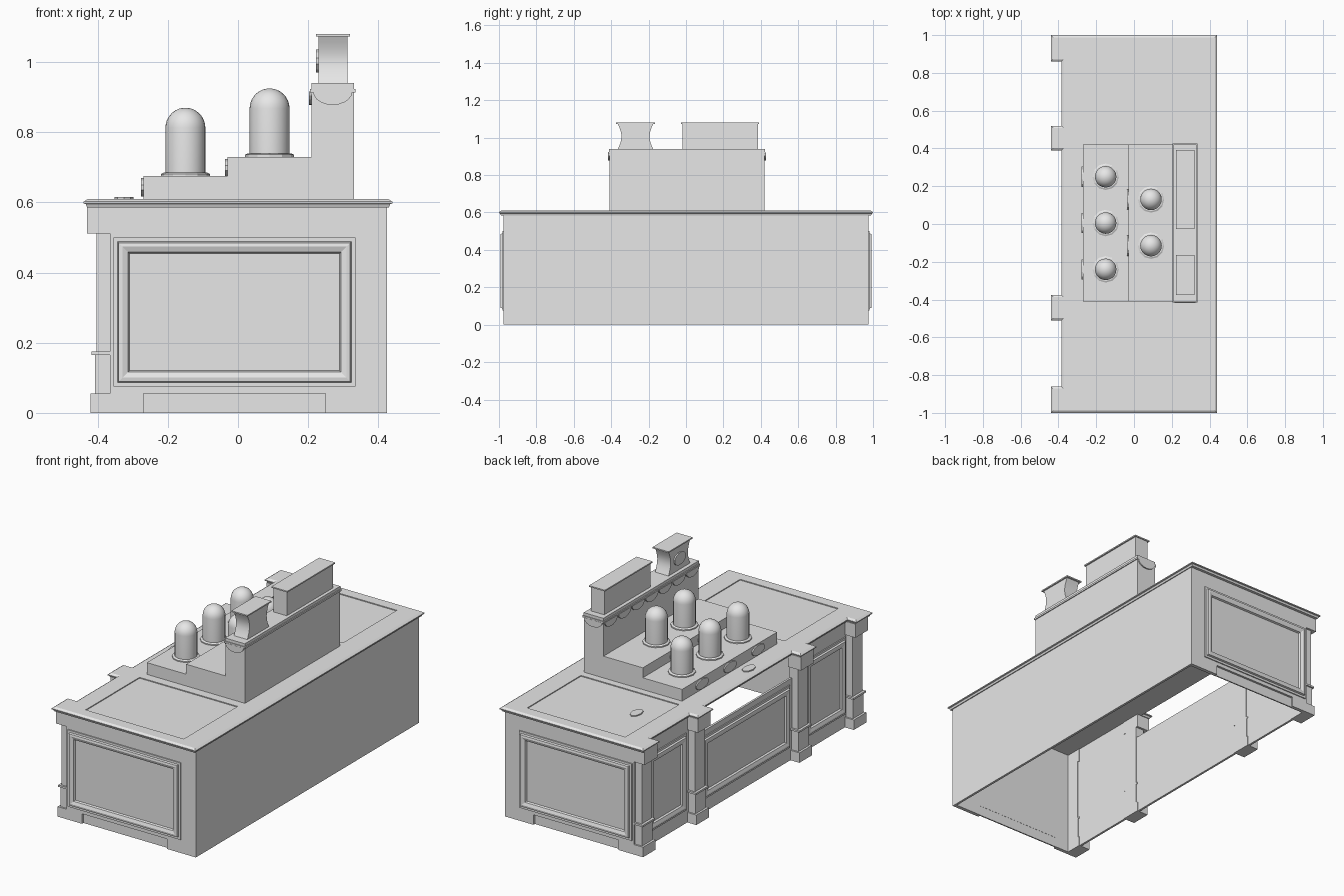
import bpy, bmesh, math

cube = bpy.data.objects.get("Cube")
if cube:
    bpy.data.objects.remove(cube, do_unlink=True)

grey = bpy.data.materials.new("plain grey")
grey.use_nodes = True
grey.diffuse_color = (0.8, 0.8, 0.8, 1)
grey.node_tree.nodes["Principled BSDF"].inputs["Base Color"].default_value = (0.8, 0.8, 0.8, 1)


def loft(name, rings, smooth=False):
    """Join rings of equal point count into a closed solid."""
    bm = bmesh.new()
    loops = [[bm.verts.new(p) for p in ring] for ring in rings]
    n = len(loops[0])
    for a, b in zip(loops, loops[1:]):
        for i in range(n):
            j = (i + 1) % n
            bm.faces.new((a[i], a[j], b[j], b[i]))
    bm.faces.new(loops[0])
    bm.faces.new(loops[-1])
    bmesh.ops.recalc_face_normals(bm, faces=bm.faces)
    mesh = bpy.data.meshes.new(name)
    bm.to_mesh(mesh)
    bm.free()
    mesh.materials.append(grey)
    obj = bpy.data.objects.new(name, mesh)
    bpy.context.collection.objects.link(obj)
    if smooth:
        bpy.ops.object.select_all(action='DESELECT')
        obj.select_set(True)
        bpy.context.view_layer.objects.active = obj
        bpy.ops.object.shade_smooth_by_angle(angle=math.radians(35))
    return obj


def rect(x0, x1, y0, y1, z):
    return [(x0, y0, z), (x1, y0, z), (x1, y1, z), (x0, y1, z)]


def box(name, x0, x1, y0, y1, z0, z1):
    return loft(name, [rect(x0, x1, y0, y1, z) for z in (z0, z1)])


def circle(cx, cy, r, z, n=20):
    return [(cx + r * math.cos(math.tau * i / n), cy + r * math.sin(math.tau * i / n), z)
            for i in range(n)]


def facing(side, base):
    """Map (along, depth, height) to a wall that faces one way."""
    return {"front": lambda u, d, z: (u, base - d, z),
            "back": lambda u, d, z: (u, base + d, z),
            "side": lambda u, d, z: (base - d, u, z)}[side]


MOULDING = [(0, 0), (0, .006), (.012, .006), (.015, .016), (.026, .018),
            (.042, .012), (.046, .002)]


def panel(name, place, u0, u1, z0, z1):
    """Raised picture-frame moulding around a sunk panel."""
    rings = []
    for o, d in MOULDING:
        corners = ((u0 + o, z0 + o), (u1 - o, z0 + o), (u1 - o, z1 - o), (u0 + o, z1 - o))
        rings.append([place(u, d, z) for u, z in corners])
    return loft(name, rings)


def scallop(name, place, u, z, r, drop):
    arc = [(u + r * math.cos(math.pi * i / 10), z - drop * math.sin(math.pi * i / 10))
           for i in range(11)]
    return loft(name, [[place(a, d, h) for a, h in arc] for d in (0, .007)])


def plaque(name, place, u, z, ru, rz):
    shape = [(u + ru * math.cos(math.tau * (i + .5) / 12), z + rz * math.sin(math.tau * (i + .5) / 12))
             for i in range(12)]
    return loft(name, [[place(a, d, h) for a, h in shape] for d in (0, .007)])


# Hollow cabinet: plain rear wall and panelled ends with toe recesses
box("service_wall", .412, .425, -.975, .975, 0, .587)
for side, s in (("front", -1), ("back", 1)):
    y0, y1 = sorted((s * .975, s * .955))
    box(side + "_end_wall", -.365, .412, y0, y1, .055, .587)
    box(side + "_end_foot_right", -.365, -.27, y0, y1, 0, .055)
    box(side + "_end_foot_left", .25, .412, y0, y1, 0, .055)
    y0, y1 = sorted((s * .963, s * .956))
    box(side + "_toe_board", -.27, .25, y0, y1, 0, .055)
    panel(side + "_end_panel", facing(side, s * .975), -.355, .335, .075, .5)

# Customer side: two full panels and a lower middle one below an opening
bays = (("back_bay", .505, .885, .585), ("middle_bay", -.4, .41, .45),
        ("front_bay", -.885, -.49, .585))
side_wall = facing("side", -.365)
for name, y0, y1, top in bays:
    box(name + "_wall", -.365, -.353, y0 - .02, y1 + .02, 0, top)
    panel(name + "_panel", side_wall, y0 + .02, y1 - .02, .075, min(.5, top - .03))

# Pilasters: plinth, lower block, band, shaft and capital
SECTIONS = (("plinth", -.42, .055, 0, .055), ("block", -.408, .046, .055, .165),
            ("band", -.418, .054, .165, .175), ("shaft", -.404, .043, .175, .512),
            ("capital", -.43, .055, .512, .587))
for i, y in enumerate((-.92, -.445, .455, .92)):
    for part, x, half, z0, z1 in SECTIONS:
        box(f"pilaster_{i + 1}_{part}", x, -.35, y - half, y + half, z0, z1)

# Countertop with a moulded edge that steps out over the pilasters
BUMPS = ((-1, -.86), (-.51, -.375), (.39, .52), (.86, 1))


def counter_outline(o, z):
    pts = [(.44 - o, 1 - o, z)]
    for lo, hi in reversed(BUMPS):
        inner, outer = -.385 + o, -.44 + o
        pts += [(inner, hi - o, z), (outer, hi - o, z), (outer, lo + o, z), (inner, lo + o, z)]
    # the end steps sit flush with the ends of the counter
    del pts[1], pts[-1]
    pts[-1] = (-.44 + o, -1 + o, z)
    return pts + [(.44 - o, -1 + o, z)]


counter = loft("countertop", [counter_outline(o, z) for o, z in
                              ((.01, .585), (.006, .595), (0, .597), (0, .602), (.012, .61))])

# Shallow trays sunk into the countertop
for side, s in (("front", -1), ("back", 1)):
    y0, y1 = sorted((s * .46, s * .93))
    cutter = box(side + "_tray_cutter", -.28, .32, y0, y1, .605, .64)
    cutter.hide_render = True
    cutter.hide_set(True)
    cutter.display_type = 'WIRE'
    mod = counter.modifiers.new(side + "_tray", 'BOOLEAN')
    mod.operation = 'DIFFERENCE'
    mod.solver = 'EXACT'
    mod.object = cutter
bpy.context.view_layer.update()
evaluated = counter.evaluated_get(bpy.context.evaluated_depsgraph_get())
baked = bpy.data.meshes.new_from_object(evaluated)
counter.modifiers.clear()
counter.data = baked
for obj in [o for o in bpy.data.objects if o.name.endswith("_cutter")]:
    bpy.data.objects.remove(obj, do_unlink=True)

# Small flat dishes on the countertop
for name, x, y, z in (("dish_middle", -.325, -.085, .61), ("dish_back", -.16, .66, .605)):
    loft(name, [[(x + (px - x) * .6, py, pz) for px, py, pz in circle(x, y, .045, h, 8)]
                for h in (z, z + .006)])

# Stepped display stand
box("low_step", -.27, -.03, -.41, .42, .608, .675)
box("middle_step", -.03, .21, -.41, .42, .608, .73)
box("tall_step", .21, .33, -.41, .42, .608, .925)
box("tall_step_ledge", .205, .335, -.416, .426, .914, .924)
box("tall_step_cap", .21, .33, -.412, .422, .924, .94)

# Scalloped trim below the ledge
scallop("front_scallop", facing("front", -.41), .27, .916, .056, .038)
scallop("back_scallop", facing("back", .42), .27, .916, .056, .038)
for i in range(7):
    scallop(f"side_scallop_{i + 1}", facing("side", .21), -.351 + i * .1186, .916, .056, .038)

# Domed jars on round bases, with a plaque in front of each
JARS = ((-.15, .25, .675), (-.15, .005, .675), (-.15, -.24, .675),
        (.09, .13, .73), (.09, -.115, .73))
for i, (x, y, z) in enumerate(JARS):
    loft(f"jar_base_{i + 1}", [circle(x, y, r, z + h, 12) for r, h in
                               ((.07, 0), (.07, .006), (.062, .01))])
    r, spring = .057, z + .138
    dome = [circle(x, y, r, z + .008)]
    for k in range(8):
        a = math.radians(12 * k)
        dome.append(circle(x, y, r * math.cos(a), spring + r * math.sin(a)))
    loft(f"jar_dome_{i + 1}", dome, smooth=True)
    step_x = -.27 if x < 0 else -.03
    plaque(f"jar_plaque_{i + 1}", facing("side", step_x), y, z - .032, .055, .027)

# Header boxes: a long straight one and a short one with a waist
box("long_header", .23, .312, -.02, .385, .938, 1.074)
box("long_header_lid", .222, .32, -.026, .391, 1.073, 1.08)
waist = []
for k in range(9):
    t = k / 8
    pinch = .02 * math.sin(math.pi * t)
    waist.append(rect(.23, .312, -.365 + pinch, -.175 - pinch, .938 + .136 * t))
loft("short_header", waist, smooth=True)
box("short_header_lid", .222, .32, -.375, -.165, 1.073, 1.08)
plaque("short_header_plaque", facing("side", .23), -.27, 1.003, .05, .034)
